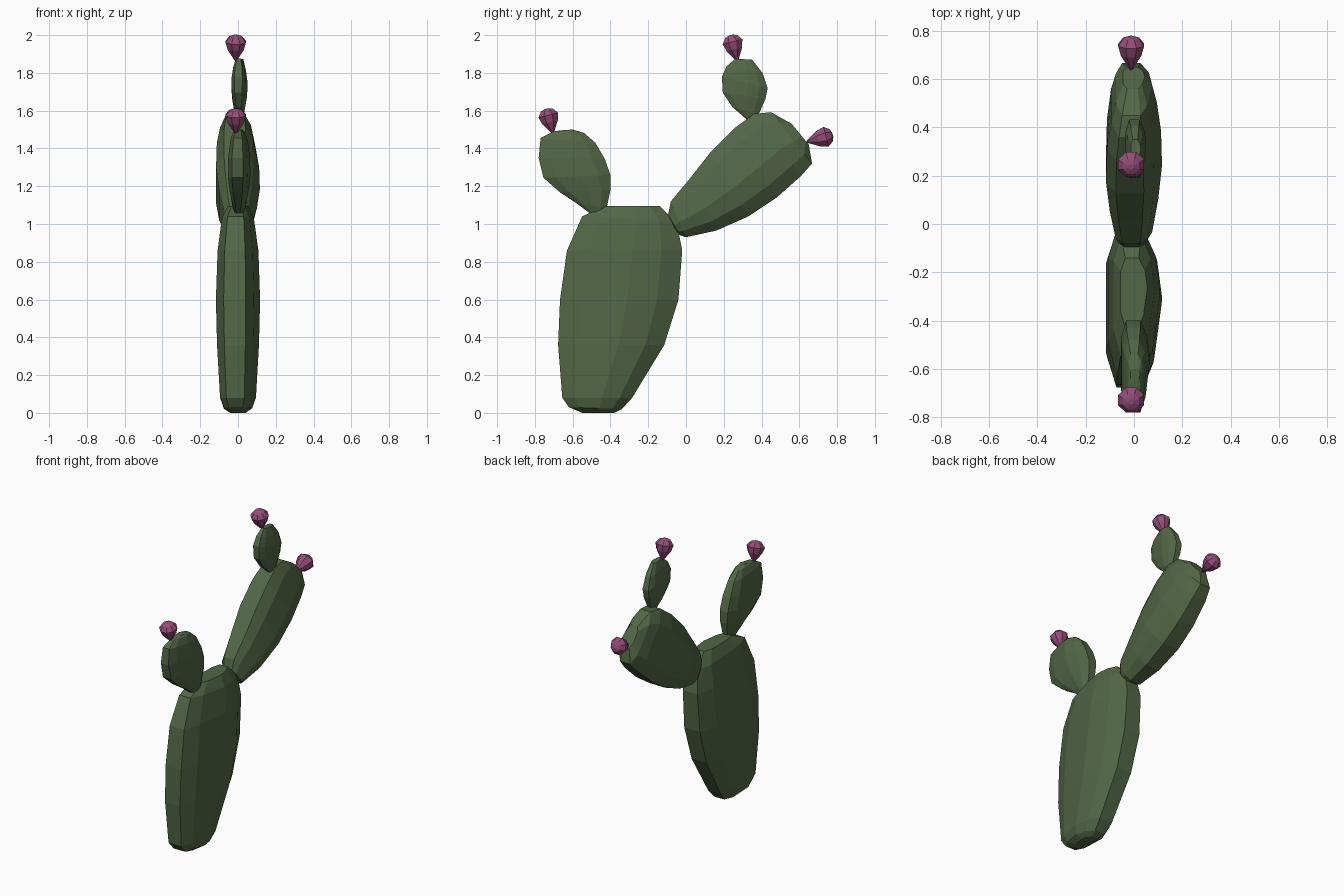
import bpy, bmesh, math
from mathutils import Vector


def material(name, color):
    m = bpy.data.materials.new(name)
    m.diffuse_color = color
    return m


green = material("cactus_green", (0.085, 0.135, 0.06, 1))
pink = material("bud_pink", (0.30, 0.075, 0.19, 1))

# pad cross-section: (position from one rim to the other, fraction of half thickness)
SECTION = [(0, -.65), (.22, -1), (.8, -1), (1, -.65), (1, .35),
           (.82, .82), (.57, 1), (.18, .72), (0, .35)]


def loft(name, rings, mat):
    """Skin a list of equal-length point rings and cap both ends."""
    bm = bmesh.new()
    loops = [[bm.verts.new(p) for p in r] for r in rings]
    n = len(loops[0])
    for a, b in zip(loops, loops[1:]):
        for i in range(n):
            j = (i + 1) % n
            bm.faces.new((a[i], a[j], b[j], b[i]))
    bm.faces.new(loops[0][::-1])
    bm.faces.new(loops[-1])
    bmesh.ops.recalc_face_normals(bm, faces=bm.faces)
    me = bpy.data.meshes.new(name)
    bm.to_mesh(me)
    bm.free()
    me.materials.append(mat)
    ob = bpy.data.objects.new(name, me)
    bpy.context.collection.objects.link(ob)


def pad(name, rows, cx=0.0):
    """Each row: left rim y, z, right rim y, z, half thickness."""
    rings = []
    for y0, z0, y1, z1, t in rows:
        rings.append([(cx + f * t, y0 + (y1 - y0) * u, z0 + (z1 - z0) * u)
                      for u, f in SECTION])
    loft(name, rings, green)


def bud(name, base, tip, sides=8):
    """Teardrop bud with its narrow end on the pad."""
    base, tip = Vector(base), Vector(tip)
    axis = tip - base
    q = axis.to_track_quat('Z', 'Y')
    rings = []
    for t, r in [(0, .006), (.45, .046), (.74, .058), (.94, .036), (1, .012)]:
        rings.append([base + axis * t + q @ Vector((
            r * math.cos(2 * math.pi * (i + .5) / sides),
            r * math.sin(2 * math.pi * (i + .5) / sides), 0))
            for i in range(sides)])
    loft(name, rings, pink)


# main trunk pad
pad("trunk_pad", [
    (-.55, 0, -.38, 0, .04),
    (-.62, .03, -.34, .02, .075),
    (-.655, .08, -.285, .08, .095),
    (-.677, .36, -.115, .36, .111),
    (-.667, .6, -.04, .6, .117),
    (-.63, .86, -.02, .86, .108),
    (-.55, 1.04, -.05, 1.01, .085),
    (-.43, 1.095, -.14, 1.095, .055)])

# large leaning arm pad
pad("arm_pad", [
    (-.08, 1.01, -.05, .96, .035),
    (-.095, 1.05, -.03, .94, .06),
    (-.08, 1.12, 0, .93, .075),
    (.02, 1.24, .16, .965, .1),
    (.13, 1.38, .33, 1.04, .116),
    (.26, 1.51, .48, 1.14, .112),
    (.36, 1.583, .61, 1.255, .095),
    (.45, 1.592, .667, 1.32, .075),
    (.56, 1.53, .65, 1.42, .045)])

# small pad on the trunk
pad("left_pad", [
    (-.50, 1.05, -.45, 1.05, .02),
    (-.58, 1.11, -.42, 1.085, .035),
    (-.67, 1.17, -.40, 1.18, .05),
    (-.755, 1.245, -.40, 1.26, .06),
    (-.78, 1.35, -.43, 1.345, .058),
    (-.77, 1.455, -.48, 1.43, .046),
    (-.70, 1.49, -.54, 1.482, .03),
    (-.65, 1.497, -.60, 1.5, .02)], .006)

# small pad on the arm
pad("top_pad", [
    (.32, 1.555, .36, 1.55, .013),
    (.245, 1.62, .385, 1.58, .026),
    (.195, 1.695, .42, 1.66, .04),
    (.19, 1.78, .432, 1.72, .043),
    (.215, 1.835, .405, 1.80, .034),
    (.26, 1.875, .35, 1.87, .02)], .008)

# flower buds
bud("top_bud", (-.012, .272, 1.865), (-.012, .237, 2.0))
bud("left_bud", (-.012, -.705, 1.48), (-.012, -.738, 1.61))
bud("right_bud", (-.012, .64, 1.435), (-.012, .777, 1.472))
